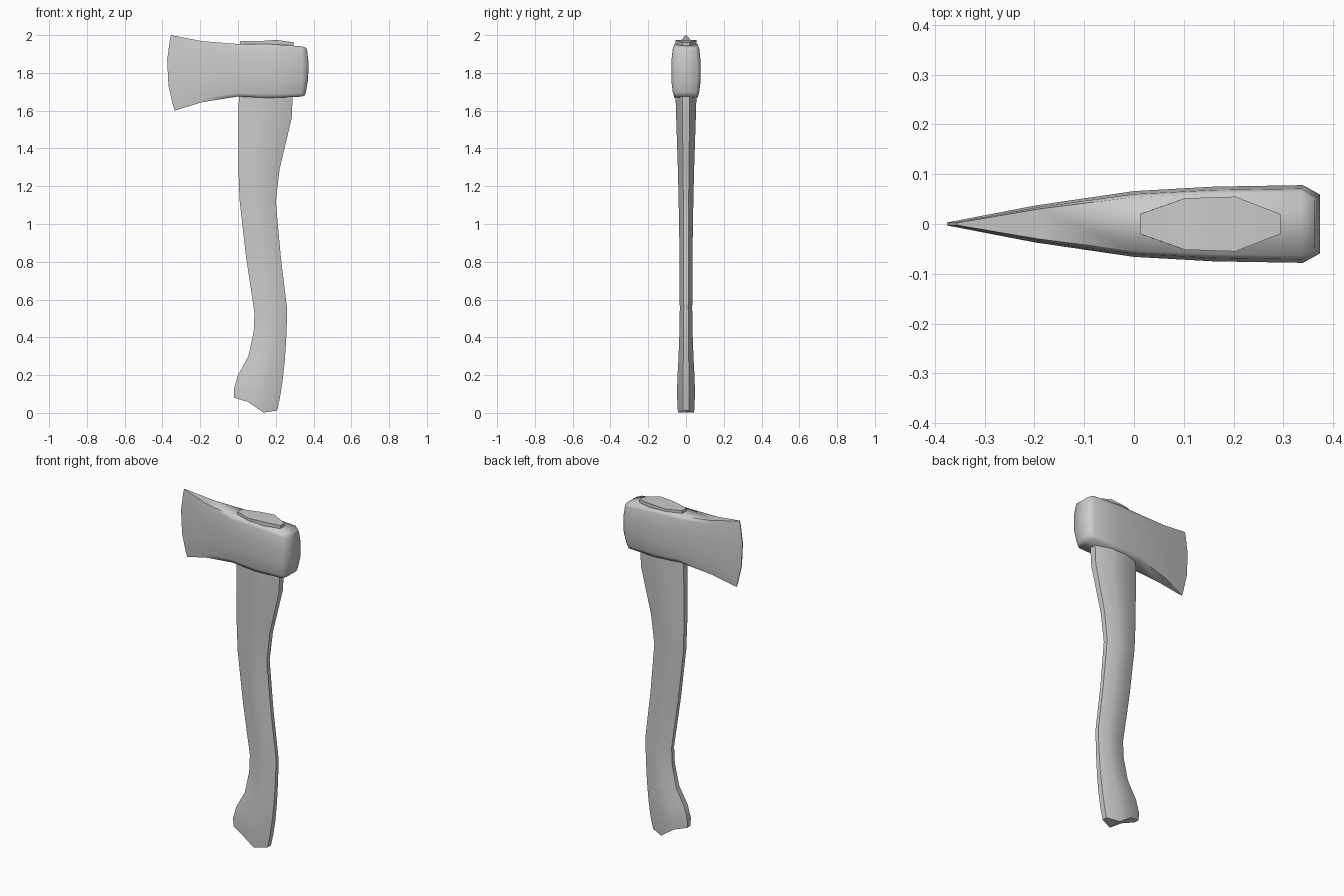
import bpy, bmesh, math

if "Cube" in bpy.data.objects:
    bpy.data.objects.remove(bpy.data.objects["Cube"])


def loft(name, halves, angle):
    """Skin half-profiles (y > 0), mirrored across y = 0, with quad-strip caps."""
    bm = bmesh.new()
    rings = []
    n = len(halves[0])
    for half in halves:
        ring = [bm.verts.new(p) for p in half]
        ring += [bm.verts.new((x, -y, z)) for x, y, z in reversed(half)]
        rings.append(ring)
    m = 2 * n
    for a, b in zip(rings, rings[1:]):
        for i in range(m):
            j = (i + 1) % m
            bm.faces.new((a[i], a[j], b[j], b[i]))
    for r in (rings[0], rings[-1]):
        for i in range(n - 1):
            bm.faces.new((r[i], r[i + 1], r[m - 2 - i], r[m - 1 - i]))
    bmesh.ops.recalc_face_normals(bm, faces=bm.faces)
    mesh = bpy.data.meshes.new(name)
    bm.to_mesh(mesh)
    bm.free()
    ob = bpy.data.objects.new(name, mesh)
    bpy.context.collection.objects.link(ob)
    bpy.ops.object.select_all(action='DESELECT')
    ob.select_set(True)
    bpy.context.view_layer.objects.active = ob
    bpy.ops.object.shade_smooth_by_angle(angle=math.radians(angle))
    return ob


# Handle: eight-sided sections (left x, left z, right x, right z, half width, bow)
handle_sections = [
    (-0.02, 0.08, 0.207, 0.012, 0.043, -0.032),
    (-0.02, 0.13, 0.222, 0.08, 0.047, -0.01),
    (0.0, 0.20, 0.236, 0.17, 0.046, 0),
    (0.055, 0.30, 0.248, 0.28, 0.040, 0),
    (0.083, 0.43, 0.257, 0.42, 0.035, 0),
    (0.087, 0.53, 0.260, 0.55, 0.033, 0),
    (0.042, 0.83, 0.226, 0.83, 0.034, 0),
    (0.008, 1.13, 0.200, 1.12, 0.039, 0),
    (0.002, 1.30, 0.220, 1.29, 0.043, 0),
    (0.002, 1.57, 0.284, 1.56, 0.052, 0),
    (0.005, 1.68, 0.289, 1.66, 0.055, 0),
    (0.012, 1.970, 0.294, 1.962, 0.055, 0.01),
]


def handle_half(xl, zl, xr, zr, w, bow):
    return [(xl + (xr - xl) * t, w * k, zl + (zr - zl) * t + bow * (k == 1))
            for t, k in ((0, 0.36), (0.32, 0.94), (0.68, 1), (1, 0.36))]


loft("handle", [handle_half(*s) for s in handle_sections], 50)

# Axe head: (x bottom, x middle, x top, z bottom, z top, half width)
head_sections = [
    (-0.335, -0.375, -0.355, 1.60, 2.00, 0.003),
    (-0.19, -0.20, -0.19, 1.645, 1.968, 0.037),
    (0.0, 0.0, 0.0, 1.675, 1.953, 0.066),
    (0.16, 0.16, 0.16, 1.667, 1.953, 0.075),
    (0.335, 0.340, 0.335, 1.674, 1.941, 0.078),
    (0.355, 0.374, 0.363, 1.682, 1.932, 0.059),
]


def head_half(xb, xm, xt, zb, zt, w):
    half = []
    for t, k in ((0, 0.80), (0.07, 0.89), (0.33, 1), (0.67, 1), (0.93, 0.91), (1, 0.82)):
        x = xb * (1 - t) * (1 - 2 * t) + 4 * xm * t * (1 - t) + xt * t * (2 * t - 1)
        half.append((x, w * k, zb + (zt - zb) * t))
    return half


loft("axe_head", [head_half(*s) for s in head_sections], 75)
